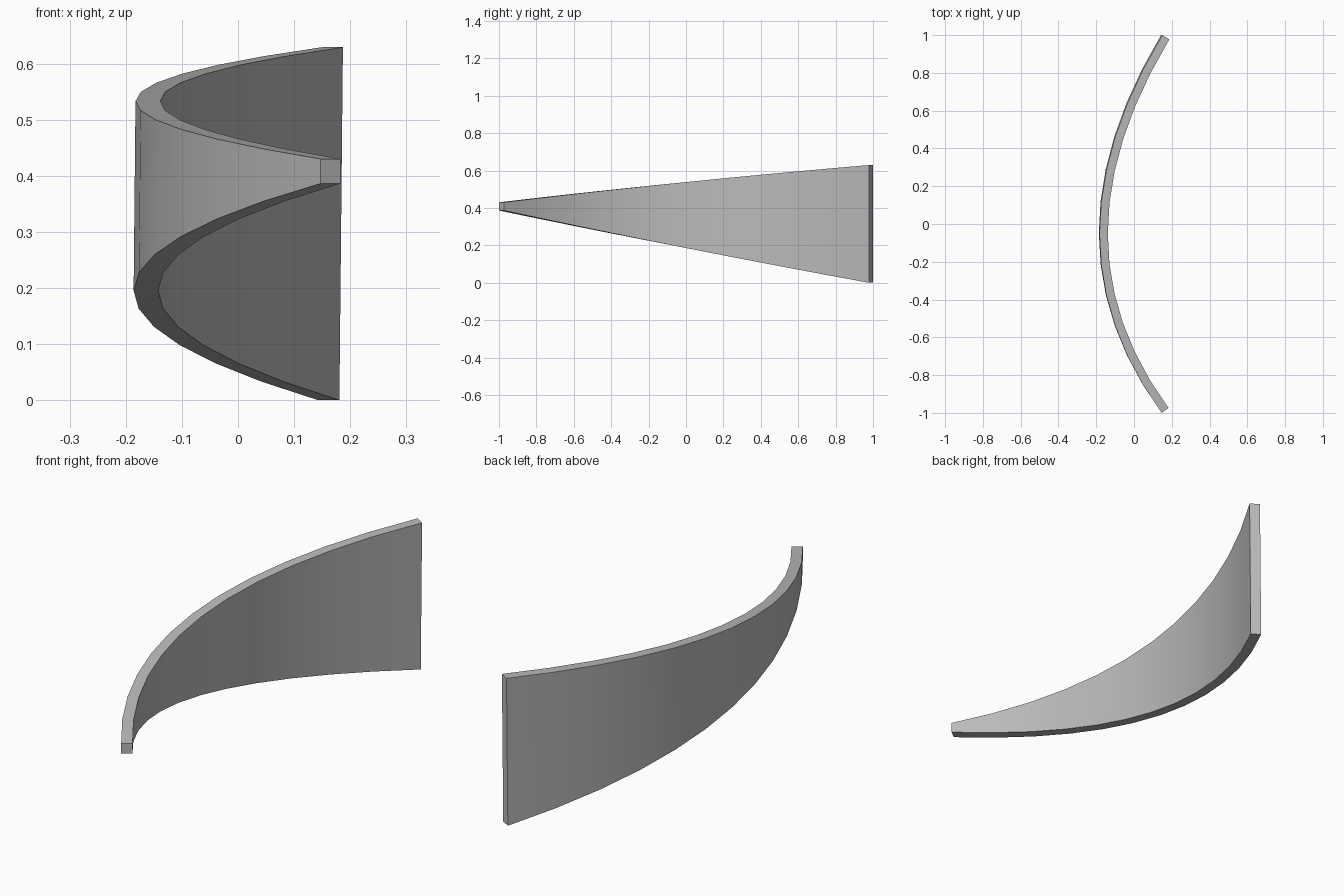
import bpy, bmesh, math
from mathutils import Vector

cube = bpy.data.objects.get("Cube")
if cube:
    bpy.data.objects.remove(cube, do_unlink=True)

SEGMENTS = 12
THICKNESS = 0.044
LEAN = 0.01

# Plain grey material
grey = bpy.data.materials.new("plain_grey")
grey.use_nodes = True
colour = (0.5, 0.5, 0.5, 1)
grey.diffuse_color = colour
grey.node_tree.nodes["Principled BSDF"].inputs["Base Color"].default_value = colour


def section(bm, s):
    """Four corners of the tapering blade at s, from -1 (front tip) to 1 (wide end)."""
    outer = Vector((-0.185 + 0.331 * s * s, -0.05 + s + 0.05 * s * s))
    tangent = Vector((0.662 * s, 1 + 0.1 * s)).normalized()
    inner = outer + THICKNESS * Vector((tangent.y, -tangent.x))
    low = 0.1955 - 0.193 * s - 0.0025 * s * s
    high = 0.533 + 0.0995 * s - 0.0035 * s * s
    corners = ((outer, low), (inner, low), (inner, high), (outer, high))
    return [bm.verts.new((p.x + LEAN * (z - 0.3), p.y, z)) for p, z in corners]


# Curved blade: sections bridged along the arc, capped at both ends
bm = bmesh.new()
rings = [section(bm, 2 * i / SEGMENTS - 1) for i in range(SEGMENTS + 1)]
for a, b in zip(rings, rings[1:]):
    for j in range(4):
        k = (j + 1) % 4
        bm.faces.new((a[j], a[k], b[k], b[j]))
bm.faces.new(rings[0])
bm.faces.new(rings[-1])
bmesh.ops.recalc_face_normals(bm, faces=bm.faces)
mesh = bpy.data.meshes.new("curved_blade")
bm.to_mesh(mesh)
bm.free()
mesh.materials.append(grey)
blade = bpy.data.objects.new("curved_blade", mesh)
bpy.context.collection.objects.link(blade)

# Smooth the broad faces, keep the rim sharp
bpy.ops.object.select_all(action='DESELECT')
blade.select_set(True)
bpy.context.view_layer.objects.active = blade
bpy.ops.object.shade_smooth_by_angle(angle=math.radians(30))
